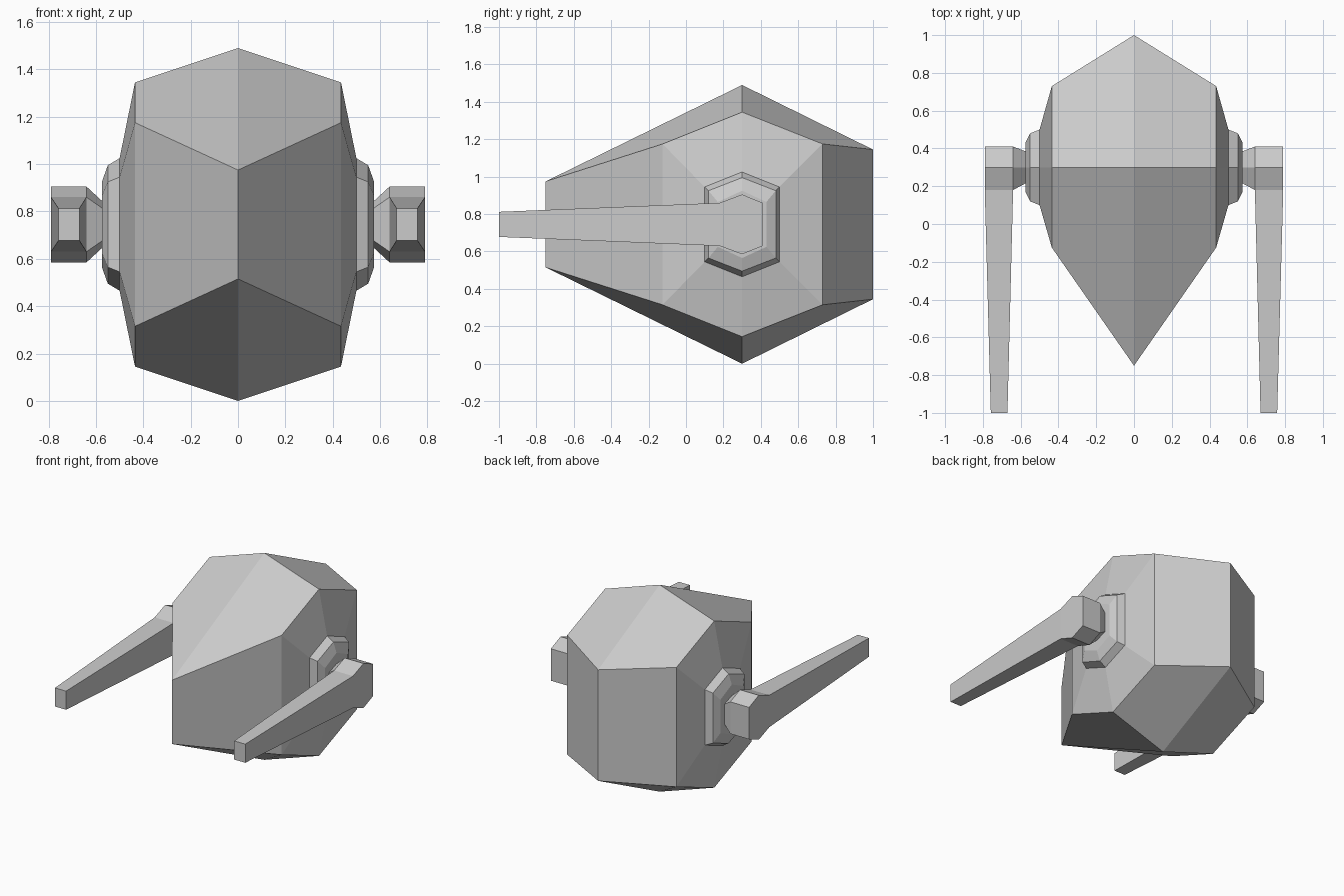
import bpy, bmesh

if "Cube" in bpy.data.objects:
    bpy.data.objects.remove(bpy.data.objects["Cube"])

ZC, APEX_Y = 0.745, 0.3


def hex_ring(bm, x, front, back, apex_h, front_h, back_h):
    """Upright six-sided section at x, symmetric above and below the axis."""
    pts = [(APEX_Y, apex_h), (back, back_h), (back, -back_h),
           (APEX_Y, -apex_h), (front, -front_h), (front, front_h)]
    return [bm.verts.new((x, y, ZC + h)) for y, h in pts]


def loft(bm, sections):
    rings = [hex_ring(bm, *s) for s in sections]
    for a, b in zip(rings, rings[1:]):
        for i in range(6):
            j = (i + 1) % 6
            bm.faces.new((a[i], a[j], b[j], b[i]))
    bm.faces.new(rings[0])
    bm.faces.new(rings[-1])
    return rings


def finish(bm, name):
    bmesh.ops.recalc_face_normals(bm, faces=bm.faces)
    mesh = bpy.data.meshes.new(name)
    bm.to_mesh(mesh)
    bm.free()
    obj = bpy.data.objects.new(name, mesh)
    bpy.context.collection.objects.link(obj)
    return obj


# Faceted body with stepped shoulder hubs, lofted side to side
half = [(0.435, -0.125, 0.73, 0.6, 0.43, 0.43),
        (0.5, 0.1, 0.5, 0.28, 0.2, 0.2),
        (0.55, 0.12, 0.48, 0.25, 0.18, 0.18),
        (0.575, 0.17, 0.43, 0.18, 0.12, 0.12)]
left = [(-s[0],) + s[1:] for s in reversed(half)]
bm = bmesh.new()
loft(bm, left + [(0, -0.75, 1.0, 0.745, 0.23, 0.4)] + half)
finish(bm, "body")

# Arms: flared shoulder joint with a tapered forearm pulled from its front face
for side, name in ((1, "right_arm"), (-1, "left_arm")):
    bm = bmesh.new()
    rings = loft(bm, [(side * 0.575, 0.215, 0.385, 0.1, 0.07, 0.07),
                      (side * 0.64, 0.18, 0.41, 0.16, 0.115, 0.115),
                      (side * 0.79, 0.18, 0.41, 0.16, 0.115, 0.115)])
    corners = {rings[1][4], rings[1][5], rings[2][4], rings[2][5]}
    front = next(f for f in bm.faces if set(f.verts) == corners)
    tip = bmesh.ops.extrude_discrete_faces(bm, faces=[front])["faces"][0]
    for v in tip.verts:
        v.co.x = side * (0.67 if abs(v.co.x) < 0.7 else 0.758)
        v.co.y = -1.0
        v.co.z = ZC + (0.067 if v.co.z > ZC else -0.067)
    finish(bm, name)
